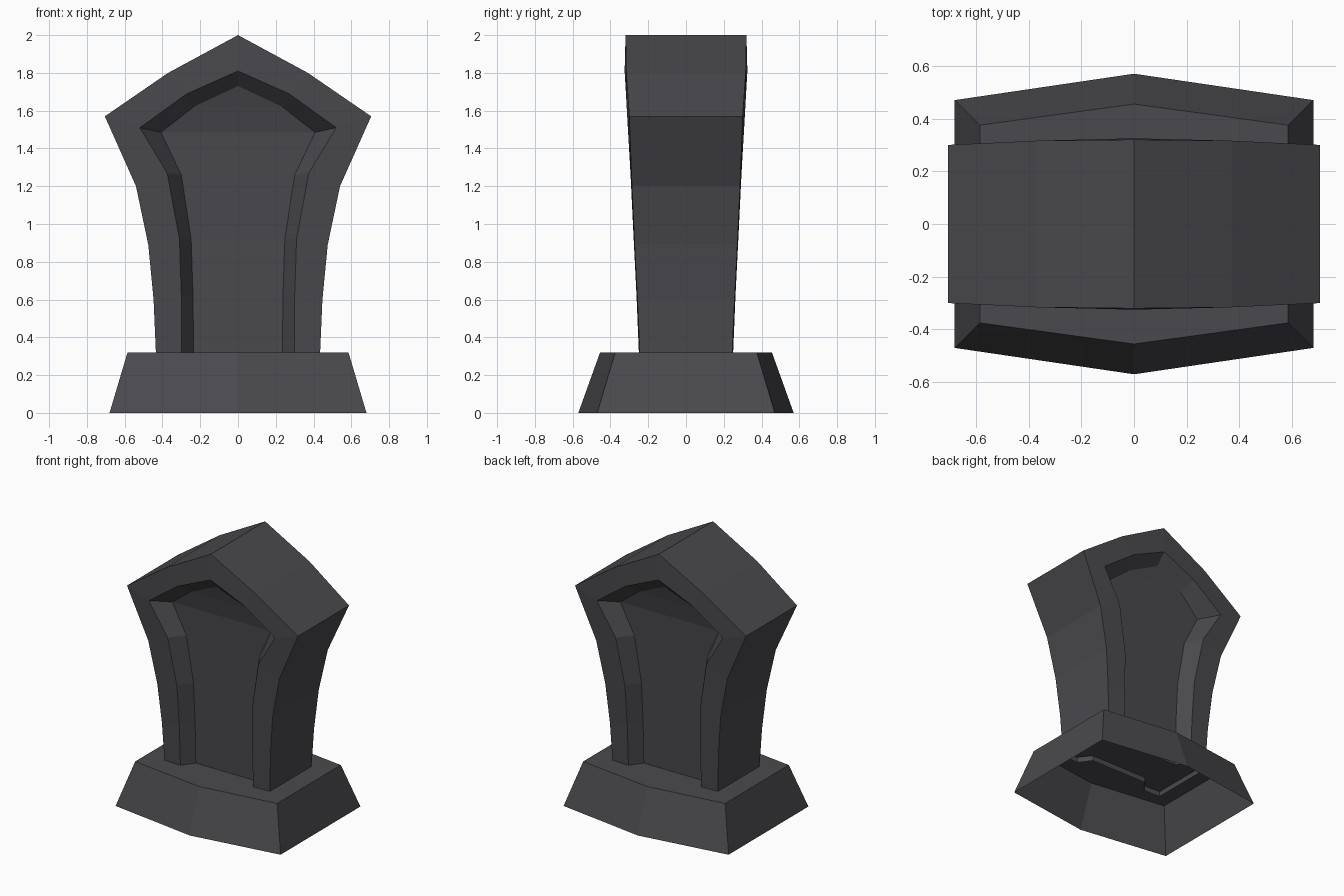
import bpy, bmesh

if "Cube" in bpy.data.objects:
    bpy.data.objects.remove(bpy.data.objects["Cube"])

stone = bpy.data.materials.new("dark_stone")
stone.diffuse_color = (0.068, 0.066, 0.074, 1)
stone.use_nodes = True
stone.node_tree.nodes["Principled BSDF"].inputs["Base Color"].default_value = stone.diffuse_color


def make_object(name, bm):
    mesh = bpy.data.meshes.new(name)
    bm.to_mesh(mesh)
    bm.free()
    mesh.materials.append(stone)
    obj = bpy.data.objects.new(name, mesh)
    bpy.context.collection.objects.link(obj)
    return obj


# Plinth: tapered six-sided block, open underneath
bm = bmesh.new()


def hexagon(x, y_side, y_mid, z):
    pts = [(x, -y_side), (x, y_side), (0, y_mid),
           (-x, y_side), (-x, -y_side), (0, -y_mid)]
    return [bm.verts.new((px, py, z)) for px, py in pts]


low = hexagon(0.68, 0.47, 0.57, 0)
high = hexagon(0.585, 0.375, 0.455, 0.32)
for i in range(6):
    j = (i + 1) % 6
    bm.faces.new((low[i], low[j], high[j], high[i]))
bm.faces.new(high)
make_object("plinth", bm)

# Headstone: front right quarter, then mirrored in x and y
# Each profile runs from the foot to the peak as (x, depth, z)
outline = [(0.433, 0.243, 0.28), (0.447, 0.257, 0.60), (0.475, 0.272, 0.89),
           (0.54, 0.286, 1.20), (0.705, 0.30, 1.57), (0.37, 0.316, 1.80),
           (0, 0.32, 2.0)]
rim = [(0.30, 0.248, 0.28), (0.30, 0.262, 0.62), (0.31, 0.277, 0.92),
       (0.375, 0.294, 1.27), (0.52, 0.308, 1.51), (0.27, 0.318, 1.69),
       (0, 0.325, 1.81)]
panel = [(0.235, 0.16, 0.28), (0.238, 0.165, 0.62), (0.248, 0.17, 0.92),
         (0.30, 0.18, 1.26), (0.408, 0.19, 1.485), (0.235, 0.22, 1.62),
         (0, 0.25, 1.73)]
side = [(x, 0, z) for x, y, z in outline]
middle = [(0, y, z) for x, y, z in panel]

bm = bmesh.new()
columns = [[bm.verts.new((x, -y, z)) for x, y, z in col]
           for col in (side, outline, rim, panel, middle)]
columns[4][-1] = columns[3][-1]
for a, b in zip(columns, columns[1:]):
    for i in range(len(a) - 1):
        corners = dict.fromkeys((a[i], a[i + 1], b[i + 1], b[i]))
        bm.faces.new(list(corners))
loose = [v for v in bm.verts if not v.link_faces]
bmesh.ops.delete(bm, geom=loose, context='VERTS')
headstone = make_object("headstone", bm)
mirror = headstone.modifiers.new("mirror", 'MIRROR')
mirror.use_axis = (True, True, False)
mirror.merge_threshold = 0.001
